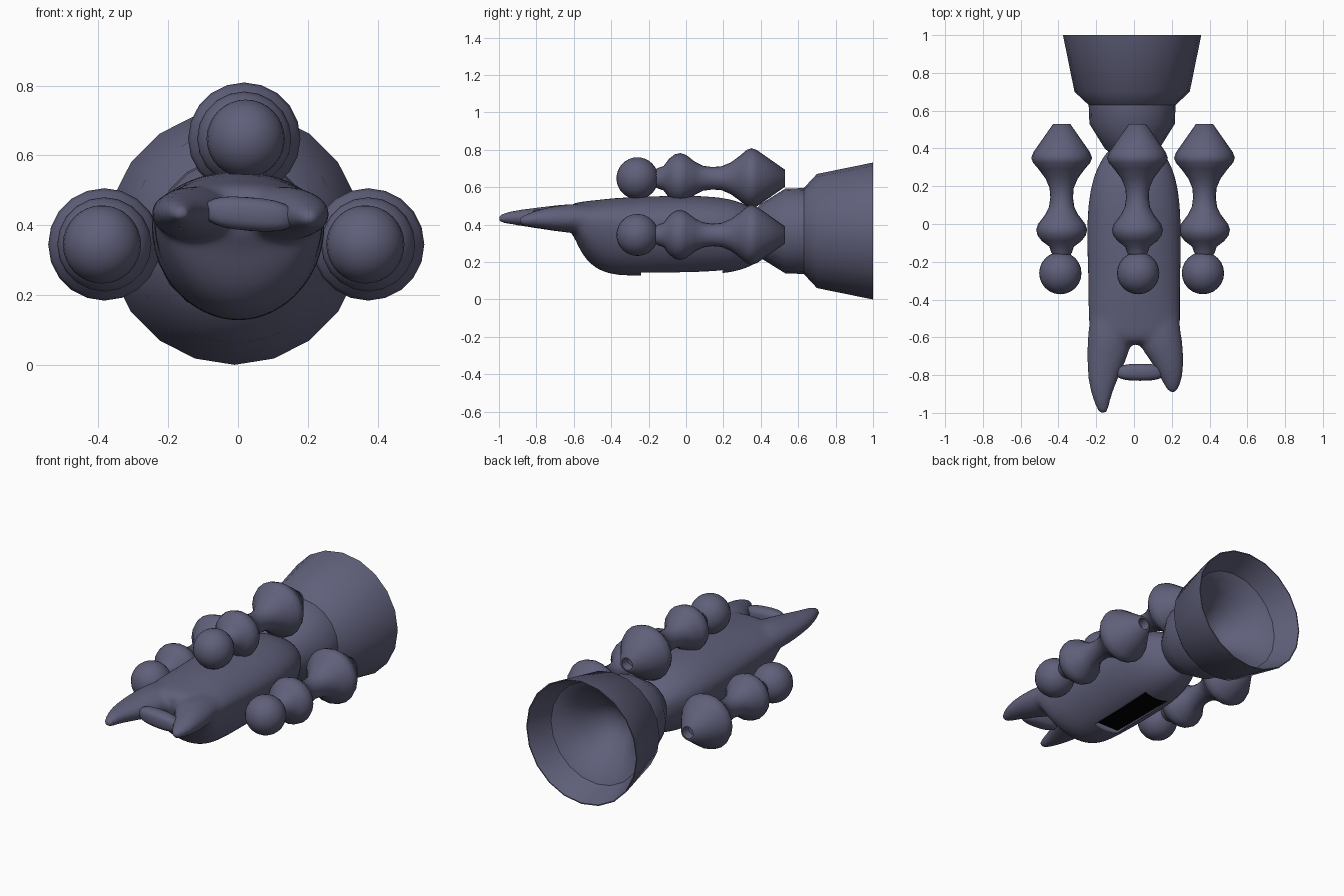
import bpy, bmesh, math

if "Cube" in bpy.data.objects:
    bpy.data.objects.remove(bpy.data.objects["Cube"])


def material(name, rgb):
    m = bpy.data.materials.new(name)
    m.diffuse_color = (*rgb, 1)
    m.use_nodes = True
    m.node_tree.nodes["Principled BSDF"].inputs["Base Color"].default_value = m.diffuse_color
    return m


HULL = material("hull_grey", (0.115, 0.115, 0.195))
DARK = material("bay_black", (0.0, 0.0, 0.0))


def finish(bm, name, mat=HULL, angle=180, subsurf=0):
    bmesh.ops.recalc_face_normals(bm, faces=bm.faces)
    me = bpy.data.meshes.new(name)
    bm.to_mesh(me)
    bm.free()
    ob = bpy.data.objects.new(name, me)
    bpy.context.collection.objects.link(ob)
    me.materials.append(mat)
    if subsurf:
        mod = ob.modifiers.new("smooth", "SUBSURF")
        mod.levels = mod.render_levels = subsurf
    bpy.ops.object.select_all(action="DESELECT")
    ob.select_set(True)
    bpy.context.view_layer.objects.active = ob
    if angle >= 180:
        bpy.ops.object.shade_smooth()
    else:
        bpy.ops.object.shade_smooth_by_angle(angle=math.radians(angle))
    return ob


def skin(bm, rings):
    loops = [[bm.verts.new(p) for p in r] for r in rings]
    n = len(loops[0])
    for a, b in zip(loops, loops[1:]):
        for i in range(n):
            bm.faces.new((a[i], a[(i + 1) % n], b[(i + 1) % n], b[i]))
    bm.faces.new(loops[0])
    bm.faces.new(loops[-1])


def loft(name, sections, n=28):
    """Sections: y, x left, x right, widest z, top z, bottom z."""
    bm = bmesh.new()
    rings = []
    for y, xl, xr, zm, zt, zb in sections:
        cx, w = (xl + xr) / 2, (xr - xl) / 2
        ring = []
        for i in range(n):
            a = 2 * math.pi * i / n
            s = math.sin(a)
            ring.append((cx + w * math.cos(a), y, zm + s * ((zt - zm) if s > 0 else (zm - zb))))
        rings.append(ring)
    skin(bm, rings)
    return finish(bm, name, subsurf=1)


def lathe(name, profile, x, z, n, angle):
    """Turn (y, radius) points about an axis along y."""
    bm = bmesh.new()
    rings = [[(x + r * math.sin(2 * math.pi * i / n), y, z - r * math.cos(2 * math.pi * i / n))
              for i in range(n)] for y, r in profile]
    skin(bm, rings)
    return finish(bm, name, angle=angle)


def box(name, x, y0, y1, z0, z1, mat):
    bm = bmesh.new()
    skin(bm, [[(-x, y, z0), (x, y, z0), (x, y, z1), (-x, y, z1)] for y in (y0, y1)])
    return finish(bm, name, mat, angle=30)


# Main hull
hull = loft("hull", [
    (0.44, -0.06, 0.07, 0.36, 0.42, 0.28),
    (0.40, -0.13, 0.14, 0.37, 0.46, 0.21),
    (0.35, -0.17, 0.18, 0.38, 0.495, 0.175),
    (0.25, -0.22, 0.225, 0.39, 0.54, 0.14),
    (0.10, -0.248, 0.248, 0.40, 0.556, 0.13),
    (-0.10, -0.252, 0.252, 0.40, 0.556, 0.127),
    (-0.30, -0.243, 0.246, 0.41, 0.548, 0.123),
    (-0.40, -0.243, 0.245, 0.42, 0.542, 0.13),
    (-0.48, -0.242, 0.246, 0.42, 0.532, 0.16),
    (-0.54, -0.24, 0.246, 0.43, 0.526, 0.215),
    (-0.58, -0.235, 0.242, 0.43, 0.52, 0.29),
    (-0.60, -0.22, 0.23, 0.435, 0.515, 0.34),
    (-0.64, -0.10, 0.12, 0.44, 0.495, 0.385),
])

# Uneven front prongs
left = loft("left_prong", [
    (-0.30, -0.20, 0.0, 0.43, 0.48, 0.36),
    (-0.55, -0.243, 0.0, 0.43, 0.515, 0.355),
    (-0.64, -0.25, -0.01, 0.43, 0.51, 0.355),
    (-0.75, -0.25, -0.053, 0.435, 0.498, 0.373),
    (-0.85, -0.241, -0.097, 0.44, 0.485, 0.387),
    (-0.93, -0.218, -0.125, 0.44, 0.475, 0.40),
    (-0.985, -0.195, -0.135, 0.435, 0.46, 0.408),
    (-1.01, -0.18, -0.145, 0.43, 0.445, 0.415),
])
right = loft("right_prong", [
    (-0.30, 0.0, 0.20, 0.43, 0.48, 0.36),
    (-0.55, 0.0, 0.247, 0.43, 0.515, 0.355),
    (-0.64, 0.02, 0.26, 0.43, 0.51, 0.355),
    (-0.72, 0.085, 0.265, 0.43, 0.498, 0.37),
    (-0.80, 0.13, 0.261, 0.43, 0.478, 0.383),
    (-0.86, 0.162, 0.243, 0.425, 0.455, 0.392),
    (-0.90, 0.187, 0.224, 0.42, 0.435, 0.40),
])

# Blend the prongs into the hull and cut the belly bay
bpy.ops.object.select_all(action="DESELECT")
for ob in (left, right, hull):
    ob.select_set(True)
bpy.context.view_layer.objects.active = hull
bpy.ops.object.join()
mod = hull.modifiers.new("blend", "REMESH")
mod.mode, mod.voxel_size, mod.use_smooth_shade = "VOXEL", 0.012, True
mod = hull.modifiers.new("soften", "SMOOTH")
mod.factor, mod.iterations = 0.5, 14
cutter = box("bay_cutter", 0.08, -0.24, 0.195, 0.0, 0.19, HULL)
cutter.hide_render = True
cutter.hide_set(True)
mod = hull.modifiers.new("bay", "BOOLEAN")
mod.operation, mod.object = "DIFFERENCE", cutter
box("bay_panel", 0.082, -0.242, 0.197, 0.158, 0.2, DARK)

# Rounded bar between the prongs
bm = bmesh.new()
bmesh.ops.create_uvsphere(bm, u_segments=20, v_segments=12, radius=1)
for v in bm.verts:
    c = [math.copysign(abs(k) ** 0.75, k) if abs(k) > 1e-6 else 0 for k in v.co]
    v.co = (0.033 + 0.13 * c[0], -0.785 + 0.045 * c[1], 0.432 + 0.048 * c[2] - 0.01 * c[0])
finish(bm, "front_bar")

# Exhaust bell, outside then stepped inside
lathe("exhaust_bell", [
    (0.36, 0.10), (0.40, 0.145), (0.53, 0.226), (0.63, 0.23), (0.70, 0.305), (1.0, 0.366),
    (1.0, 0.36), (0.86, 0.30), (0.84, 0.26), (0.78, 0.20), (0.71, 0.14), (0.66, 0.09),
    (0.64, 0.04), (0.635, 0.005),
], -0.01, 0.366, 20, 40)

# Three pods with a ball at the nose
POD = [(-0.19, 0.03), (-0.15, 0.055), (-0.12, 0.065), (-0.09, 0.105), (-0.06, 0.128), (-0.03, 0.135),
       (0.0, 0.125), (0.05, 0.087), (0.09, 0.067), (0.14, 0.06), (0.19, 0.064), (0.24, 0.085),
       (0.29, 0.122), (0.325, 0.152), (0.35, 0.161), (0.38, 0.15), (0.53, 0.045),
       (0.53, 0.035), (0.48, 0.03)]
for side, x, z, bx in (("left", -0.383, 0.345, -0.39), ("right", 0.373, 0.345, 0.365),
                       ("top", 0.018, 0.648, 0.022)):
    lathe(side + "_pod", POD, x, z, 20, 60)
    bm = bmesh.new()
    bmesh.ops.create_uvsphere(bm, u_segments=24, v_segments=16, radius=0.112)
    bmesh.ops.translate(bm, verts=bm.verts, vec=(bx, -0.26, z))
    finish(bm, side + "_pod_ball")
